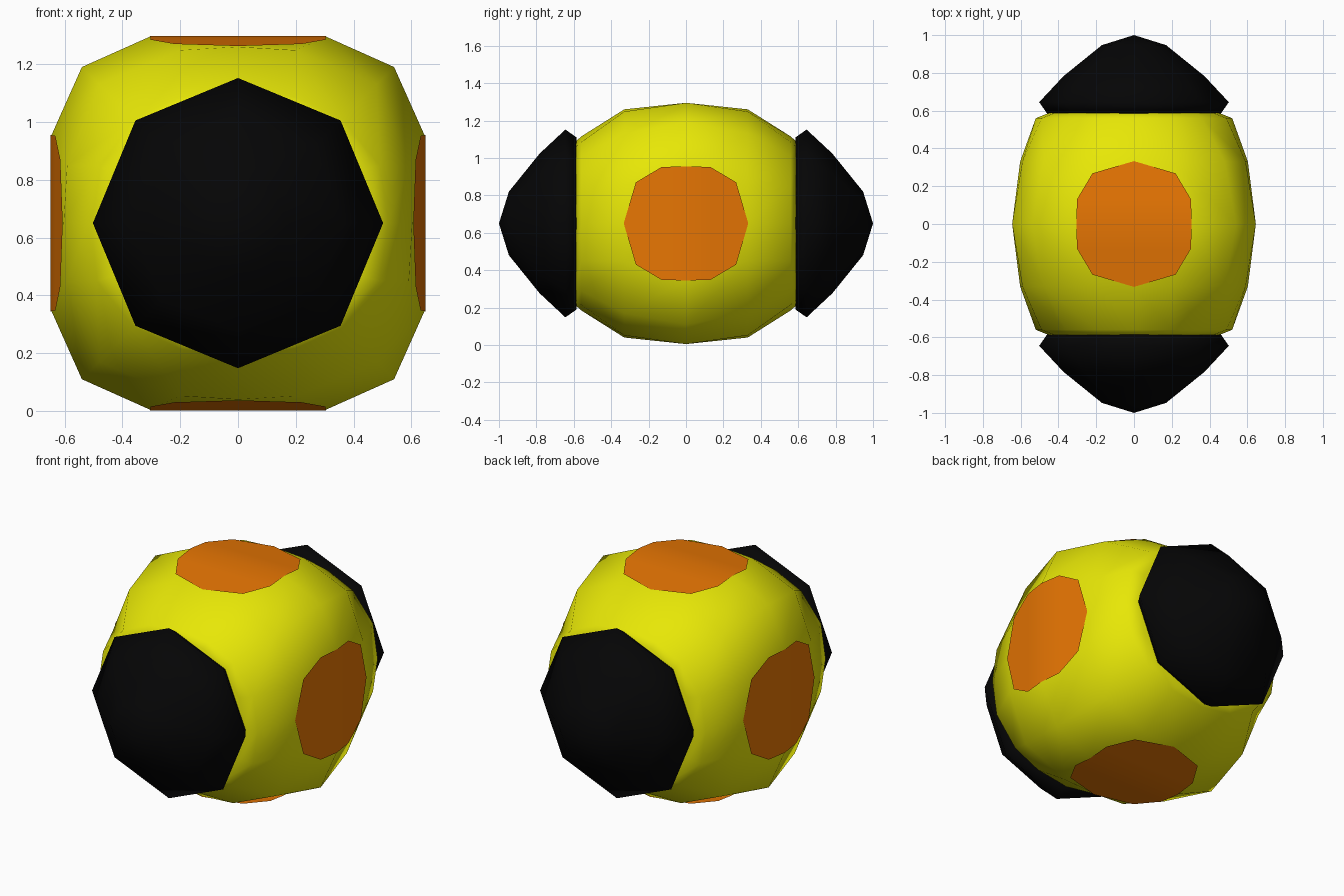
import bpy, bmesh, math
from mathutils import Matrix, Vector

if "Cube" in bpy.data.objects:
    bpy.data.objects.remove(bpy.data.objects["Cube"])

CZ = 0.65          # height of the body axis


def material(name, rgb):
    m = bpy.data.materials.new(name)
    m.diffuse_color = (*rgb, 1)
    m.use_nodes = True
    m.node_tree.nodes["Principled BSDF"].inputs["Base Color"].default_value = m.diffuse_color
    return m


YELLOW = material("yellow", (0.8, 0.8, 0.002))
ORANGE = material("orange", (0.8, 0.18, 0.001))
BLACK = material("black", (0.0015, 0.0015, 0.0017))


def finish(bm, name, mat, recalc=True):
    if recalc:
        bmesh.ops.recalc_face_normals(bm, faces=bm.faces)
    for f in bm.faces:
        f.smooth = True
    me = bpy.data.meshes.new(name)
    bm.to_mesh(me)
    bm.free()
    me.materials.append(mat)
    ob = bpy.data.objects.new(name, me)
    bpy.context.collection.objects.link(ob)
    return ob


def loft(name, sections, mat):
    """Join (y, xz outline) sections along y; a one-point outline makes a tip."""
    bm = bmesh.new()
    rings = [[bm.verts.new((x, y, CZ + z)) for x, z in pts] for y, pts in sections]
    for a, b in zip(rings, rings[1:]):
        n = len(a)
        for i in range(n):
            j = (i + 1) % n
            if len(b) == 1:
                bm.faces.new((a[i], a[j], b[0]))
            else:
                bm.faces.new((a[i], a[j], b[j], b[i]))
    for r in (rings[0], rings[-1]):
        if len(r) > 1:
            bm.faces.new(r)
    return finish(bm, name, mat)


def body_ring(ax, az, w, drop, d):
    """Sixteen-sided rounded outline: half sizes, shoulder width and drop, corner."""
    right = [(ax, 0), (ax - drop, w), (d, d), (w, az - drop), (0, az)]
    top = right + [(-x, z) for x, z in right[-2::-1]]
    return top + [(x, -z) for x, z in top[-2:0:-1]]


# Body: ball flattened on six sides
half = [(0.33, body_ring(0.603, 0.61, 0.20, 0.012, 0.48)),
        (0.56, body_ring(0.52, 0.465, 0.20, 0.03, 0.36)),
        (0.588, body_ring(0.45, 0.44, 0.18, 0.03, 0.325))]
sections = [(-y, r) for y, r in reversed(half)]
sections += [(0, body_ring(0.645, 0.645, 0.305, 0, 0.54))] + half
loft("body", sections, YELLOW)

# Flared eight-sided end caps, front and back
octagon = [(math.cos(i * math.pi / 4), math.sin(i * math.pi / 4)) for i in range(8)]
cap = [(0.585, 0.46), (0.645, 0.502), (0.783, 0.373), (0.947, 0.17), (1.0, 0)]
for name, side in (("front_cap", -1), ("back_cap", 1)):
    loft(name, [(y * side, [(x * s, z * s) for x, z in octagon] if s else [(0, 0)])
                for y, s in cap], BLACK)

# Orange ten-sided patches, creased across the middle, on four sides
edge = [(0.305, 0.0), (0.302, 0.13), (0.22, 0.268), (0, 0.333),
        (-0.22, 0.268), (-0.302, 0.13), (-0.305, 0.0)]
for k, name in enumerate(("top_patch", "right_patch", "bottom_patch", "left_patch")):
    bm = bmesh.new()
    turn = Matrix.Rotation(k * math.pi / 2, 3, 'Y')
    slope = 0.106 if k % 2 == 0 else 0.125

    def vert(u, v):
        return bm.verts.new(turn @ Vector((u, v, 0.648 - slope * abs(v))) + Vector((0, 0, CZ)))

    back = [vert(u, v) for u, v in edge]
    front = [back[0]] + [vert(u, -v) for u, v in edge[1:-1]] + [back[-1]]
    bm.faces.new(back)
    bm.faces.new(front[::-1])
    finish(bm, name, ORANGE, recalc=False)
